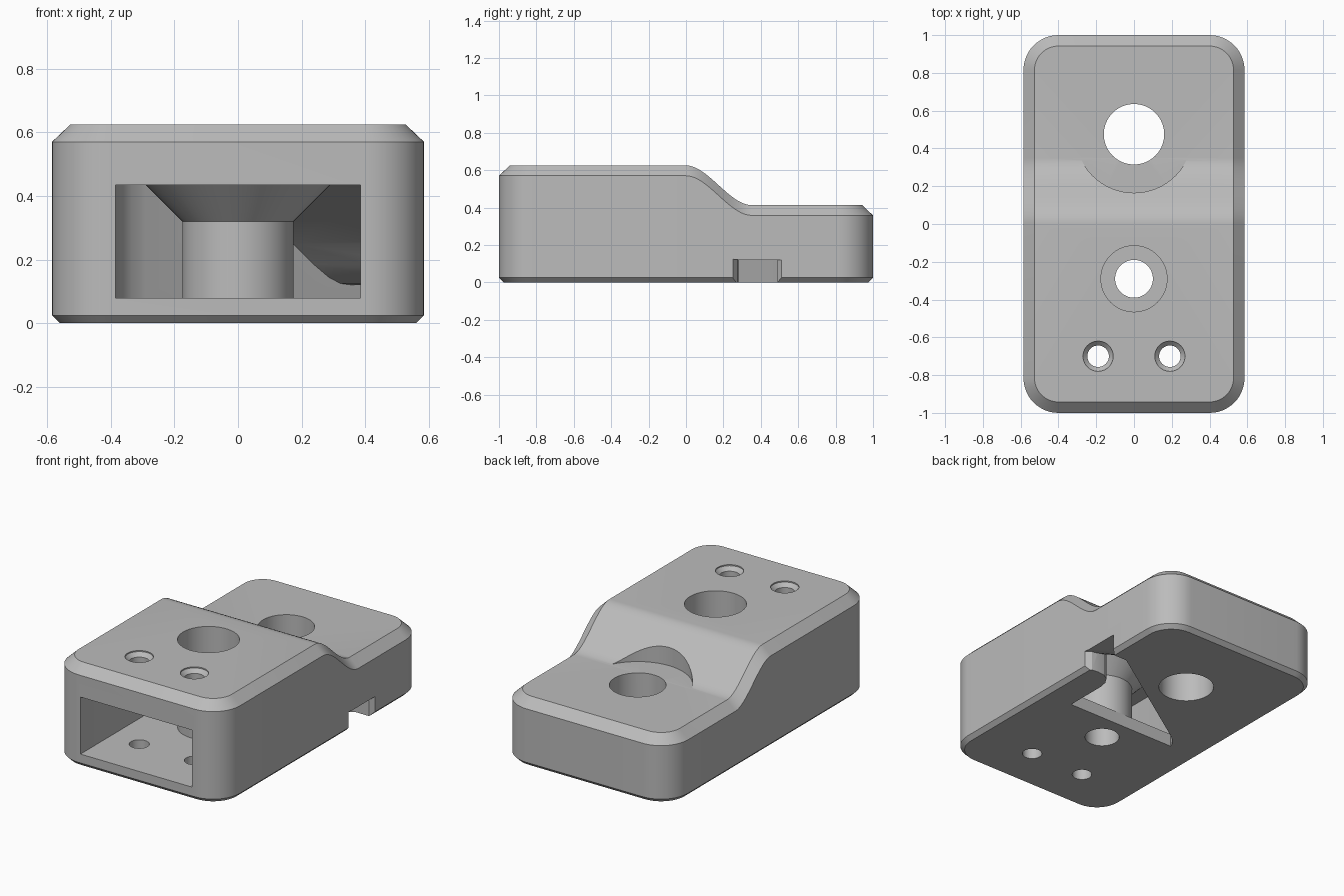
import bpy, bmesh, math
from mathutils import Vector

if "Cube" in bpy.data.objects:
    bpy.data.objects.remove(bpy.data.objects["Cube"], do_unlink=True)

HALF_W, HALF_L, CORNER = 0.585, 1.0, 0.185
HIGH, LOW, STEP_END = 0.625, 0.413, 0.35

grey = bpy.data.materials.new("plain grey")
grey.use_nodes = True
grey.diffuse_color = (0.5, 0.5, 0.5, 1)
grey.node_tree.nodes["Principled BSDF"].inputs["Base Color"].default_value = (0.5, 0.5, 0.5, 1)


def finish(name, bm):
    bmesh.ops.recalc_face_normals(bm, faces=bm.faces)
    mesh = bpy.data.meshes.new(name)
    bm.to_mesh(mesh)
    bm.free()
    mesh.materials.append(grey)
    ob = bpy.data.objects.new(name, mesh)
    bpy.context.collection.objects.link(ob)
    return ob


def prism(name, points, lo, hi, place=lambda a, b, t: (a, b, t)):
    """Extrude a closed profile from lo to hi."""
    bm = bmesh.new()
    rings = [[bm.verts.new(place(a, b, t)) for a, b in points] for t in (lo, hi)]
    for ring in rings:
        bm.faces.new(ring)
    n = len(points)
    for i in range(n):
        j = (i + 1) % n
        bm.faces.new((rings[0][i], rings[0][j], rings[1][j], rings[1][i]))
    return finish(name, bm)


def turned(name, profile, x, y, sides=64):
    """Solid of revolution from (radius, height) pairs."""
    bm = bmesh.new()
    rings = [[bm.verts.new((x + r * math.cos(k * math.tau / sides),
                            y + r * math.sin(k * math.tau / sides), z))
              for k in range(sides)] for r, z in profile]
    bm.faces.new(rings[0])
    bm.faces.new(rings[-1])
    for a, b in zip(rings, rings[1:]):
        for k in range(sides):
            j = (k + 1) % sides
            bm.faces.new((a[k], a[j], b[j], b[k]))
    return finish(name, bm)


def combine(target, tool, operation="DIFFERENCE"):
    mod = target.modifiers.new("combine", "BOOLEAN")
    mod.operation, mod.solver, mod.object = operation, "EXACT", tool
    bpy.context.view_layer.objects.active = target
    bpy.ops.object.modifier_apply(modifier=mod.name)
    bpy.data.objects.remove(tool, do_unlink=True)


def top_height(y):
    t = min(max(y / STEP_END, 0), 1)
    return HIGH + (LOW - HIGH) * t * t * (3 - 2 * t)


def half_outline(inset):
    """Left half of the rounded rectangle, front to back."""
    cx, cy, r = HALF_W - CORNER, HALF_L - CORNER, CORNER - inset
    arc = [k * math.pi / 24 for k in range(13)]
    pts = [(cx + r * math.sin(a), -cy - r * math.cos(a)) for a in arc]
    pts += [(HALF_W - inset, STEP_END * k / 20) for k in range(21)]
    return pts + [(cx + r * math.cos(a), cy + r * math.sin(a)) for a in arc]


# Chamfered body with a smooth step along its top
bm = bmesh.new()
layers = [(0.025, lambda y: 0), (0, lambda y: 0.025),
          (0, lambda y: top_height(y) - 0.055), (0.058, top_height)]
rings = []
for inset, height in layers:
    half = half_outline(inset)
    loop = half + [(-x, y) for x, y in reversed(half)]
    rings.append([bm.verts.new((x, y, height(y))) for x, y in loop])
count = len(rings[0])
for a, b in zip(rings, rings[1:]):
    for i in range(count):
        j = (i + 1) % count
        bm.faces.new((a[i], a[j], b[j], b[i]))
bm.faces.new(rings[0])
for i in range(count // 2 - 1):
    top = rings[-1]
    bm.faces.new((top[i], top[i + 1], top[count - 2 - i], top[count - 1 - i]))
body = finish("stepped_body", bm)

# Inner cavity: front mouth, slanted back wall and side outlet
plan = [(-0.385, -1.1), (0.385, -1.1), (0.385, 0.16), (0.395, 0.21), (0.42, 0.25),
        (0.46, 0.275), (0.51, 0.28), (0.55, 0.275), (0.585, 0.25), (0.7, 0.25),
        (0.7, 0.51), (0.585, 0.51), (0.56, 0.49), (0.47, 0.49), (-0.29, -0.015),
        (-0.335, -0.05), (-0.368, -0.095), (-0.385, -0.15)]
cavity = prism("cavity", plan, -0.1, 0.8)

# Ceiling that slopes down towards the outlet
slope = [(-2, -0.2), (-2, 0.435), (0.03, 0.435), (0.09, 0.42), (0.157, 0.385),
         (0.34, 0.25), (0.41, 0.185), (0.46, 0.145), (0.5, 0.125), (0.54, 0.12),
         (2, 0.12), (2, -0.2)]
ca, sa = math.cos(math.radians(60)), math.sin(math.radians(60))
ceiling = prism("ceiling", slope, -2, 2,
                lambda s, z, t: (s * ca - t * sa, s * sa + t * ca, z))
combine(cavity, ceiling, "INTERSECT")

# Floor and screw column are left standing in the cavity
floor = prism("floor", [(-1, -2), (1, -2), (1, -0.113), (-1, -0.113)], -0.5, 0.08)
combine(cavity, floor)
column = turned("column", [(0.175, 0), (0.175, 0.32), (0.3, 0.445), (0.3, 0.6)], 0, -0.29)
combine(cavity, column)
combine(body, cavity)

# Screw holes: counterbored, plain with a washer seat, and two countersunk
combine(body, turned("screw_hole", [(0.1, -0.1), (0.1, 0.35), (0.175, 0.35), (0.175, 1)], 0, -0.29))
combine(body, turned("bolt_hole", [(0.16, -0.1), (0.16, 0.414), (0.31, 0.414), (0.31, 1)], 0, 0.475))
for side in (-1, 1):
    sink = [(0.057, -0.1), (0.057, 0.595), (0.08, 0.618), (0.08, 1)]
    combine(body, turned("small_hole", sink, side * 0.19, -0.7, 40))

bpy.ops.object.select_all(action="DESELECT")
body.select_set(True)
bpy.context.view_layer.objects.active = body
bpy.ops.object.shade_smooth_by_angle(angle=math.radians(25))
